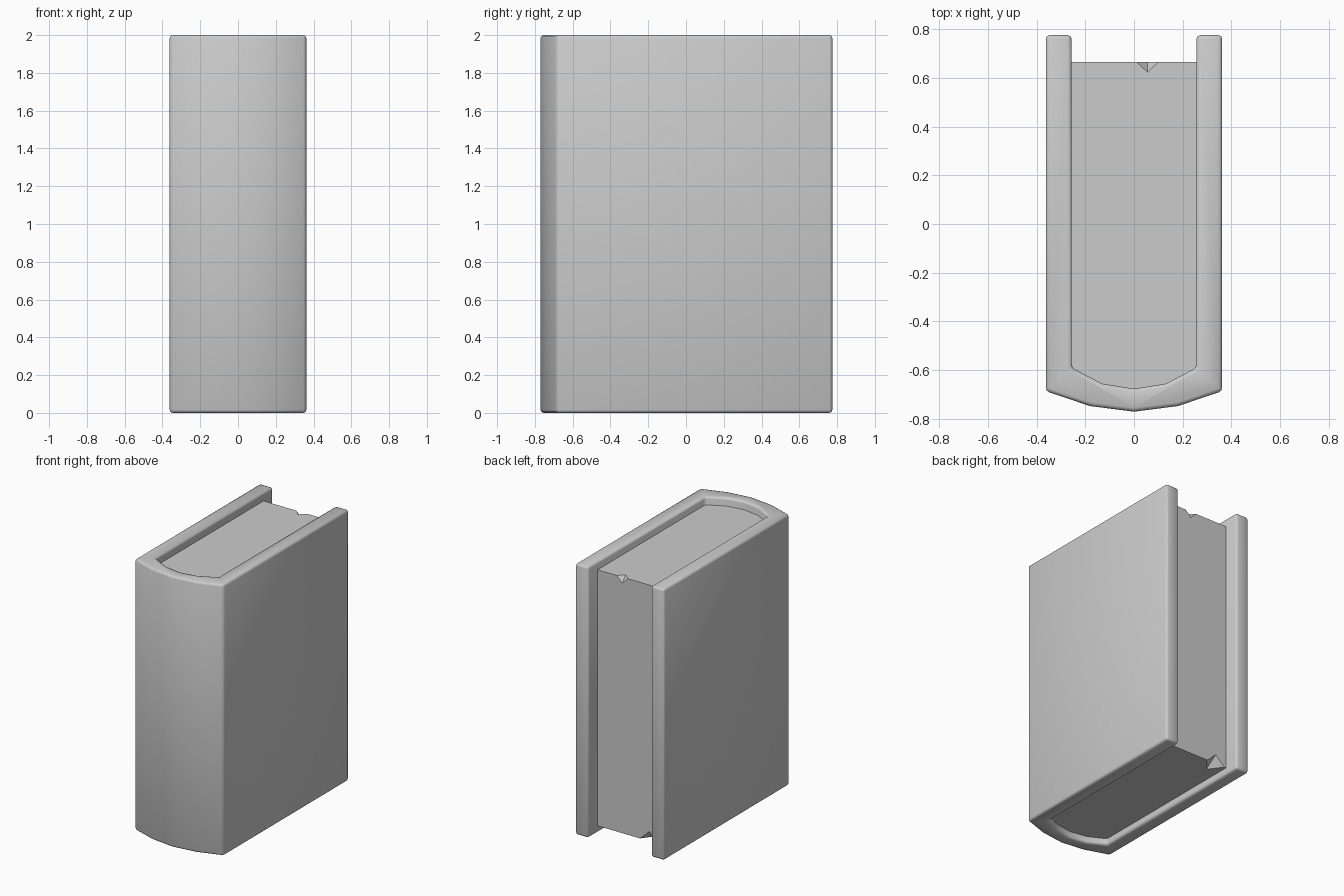
import bpy, bmesh
from mathutils import Vector

if "Cube" in bpy.data.objects:
    bpy.data.objects.remove(bpy.data.objects["Cube"])


def mirrored(half):
    """Complete an outline from its +x half (the last point lies on x = 0)."""
    return half + [(-x, y) for x, y in reversed(half) if x > 0]


def make_object(name, bm):
    bmesh.ops.recalc_face_normals(bm, faces=bm.faces)
    mesh = bpy.data.meshes.new(name)
    bm.to_mesh(mesh)
    bm.free()
    obj = bpy.data.objects.new(name, mesh)
    bpy.context.collection.objects.link(obj)
    return obj


def extrude_outline(name, outline, z0, z1):
    bm = bmesh.new()
    face = bm.faces.new([bm.verts.new((x, y, z0)) for x, y in outline])
    result = bmesh.ops.extrude_face_region(bm, geom=[face])
    verts = [v for v in result["geom"] if isinstance(v, bmesh.types.BMVert)]
    bmesh.ops.translate(bm, verts=verts, vec=(0, 0, z1 - z0))
    return make_object(name, bm)


def activate(obj):
    bpy.ops.object.select_all(action="DESELECT")
    obj.select_set(True)
    bpy.context.view_layer.objects.active = obj


def cut_notch(target, center, size):
    """Nick an edge with a diamond-shaped cutter."""
    bm = bmesh.new()
    for axis in range(3):
        for sign in (-1, 1):
            p = Vector(center)
            p[axis] += sign * size[axis]
            bm.verts.new(p)
    bmesh.ops.convex_hull(bm, input=bm.verts)
    cutter = make_object("notch_cutter", bm)
    cutter.hide_render = True
    mod = target.modifiers.new("notch", "BOOLEAN")
    mod.operation = "DIFFERENCE"
    mod.solver = "EXACT"
    mod.object = cutter
    activate(target)
    bpy.ops.object.modifier_apply(modifier=mod.name)
    bpy.data.objects.remove(cutter)


# Cover: two boards and a rounded spine as one U-shaped section
outer = mirrored([(0.362, 0.775), (0.362, -0.686), (0.18, -0.747), (0, -0.77)])
inner = mirrored([(0.256, 0.775), (0.256, -0.59), (0.13, -0.655), (0, -0.676)])
cover = extrude_outline("cover", outer + inner[::-1], 0, 2)
bevel = cover.modifiers.new("soft_edges", "BEVEL")
bevel.width = 0.016
bevel.segments = 2
bevel.limit_method = "ANGLE"
activate(cover)
bpy.ops.object.modifier_apply(modifier=bevel.name)
bpy.ops.object.shade_smooth_by_angle(angle=0.9)

# Page block, recessed at top, bottom and fore-edge, tucked into the cover
pages_outline = mirrored([(0.262, 0.665), (0.262, -0.6), (0.13, -0.665), (0, -0.686)])
pages = extrude_outline("pages", pages_outline, 0.05, 1.94)

# Worn nicks in the page edges
cut_notch(pages, (0.055, 0.665, 1.94), (0.045, 0.042, 0.045))
cut_notch(pages, (-0.165, 0.665, 0.05), (0.075, 0.10, 0.07))
